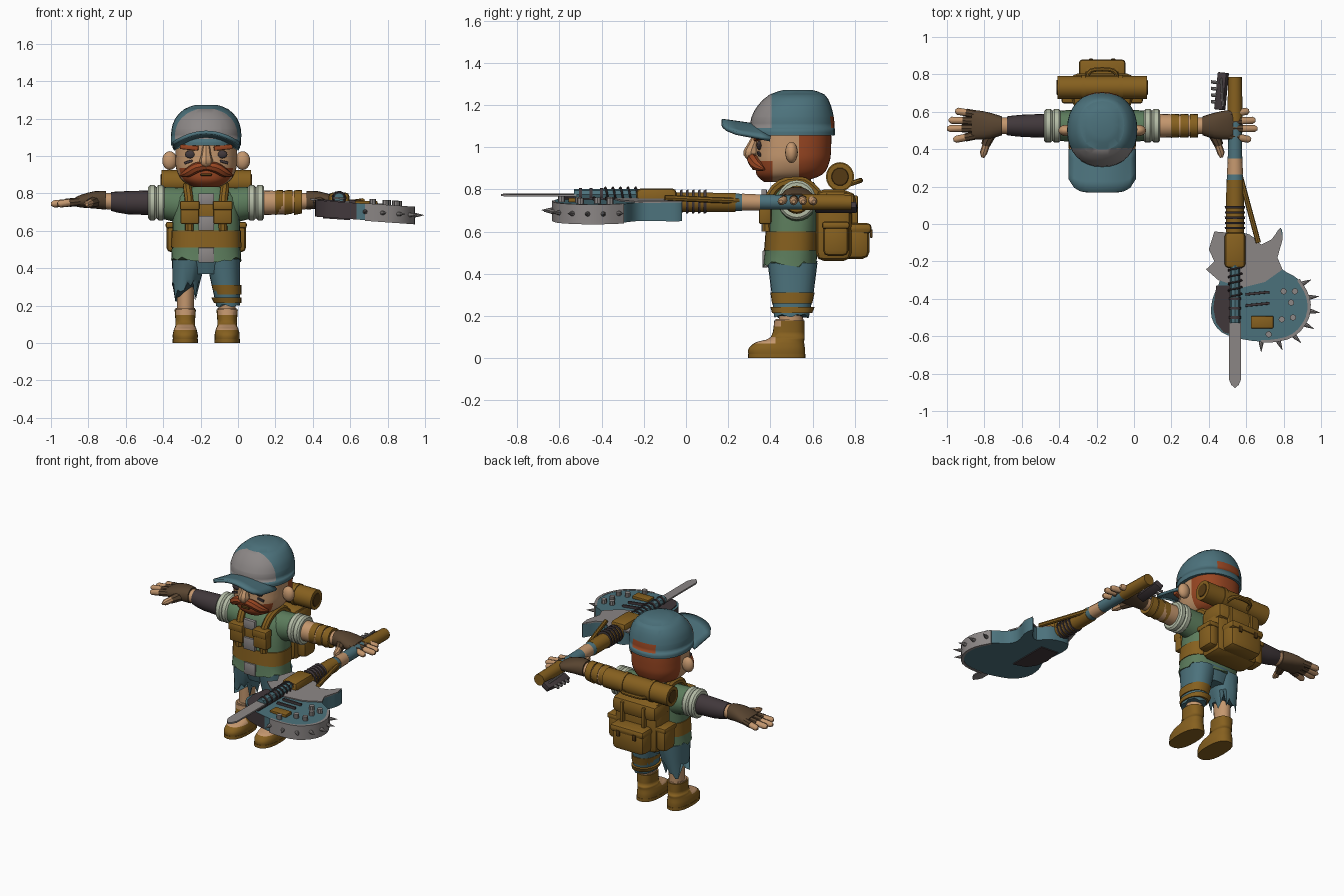
import bpy, bmesh, math, random
from mathutils import Vector

random.seed(4)
if "Cube" in bpy.data.objects:
    bpy.data.objects.remove(bpy.data.objects["Cube"])
CX, AZ = -0.17, 0.75   # body axis and arm height


def material(name, code):
    rgb = [int(code[i:i + 2], 16) / 255 for i in (0, 2, 4)]
    col = [c / 12.92 if c < 0.04 else ((c + 0.055) / 1.055) ** 2.4 for c in rgb] + [1]
    m = bpy.data.materials.new(name)
    m.use_nodes = True
    m.diffuse_color = col
    m.node_tree.nodes["Principled BSDF"].inputs["Base Color"].default_value = col
    return m


skin, teal, brown = material("skin", "c4976e"), material("teal", "4c727c"), material("brown", "86601f")
green, rust, grey = material("green", "5c7c5c"), material("rust", "984622"), material("grey", "8c8786")
charcoal, glove = material("charcoal", "41383b"), material("glove_brown", "584430")
cream, umber = material("cream", "b4bca6"), material("umber", "553a14")


def smooth(o):
    bpy.ops.object.select_all(action='DESELECT')
    o.select_set(True)
    bpy.context.view_layer.objects.active = o
    bpy.ops.object.shade_smooth_by_angle(angle=math.radians(40))
    return o


def finish(name, bm, mat):
    bmesh.ops.recalc_face_normals(bm, faces=bm.faces)
    me = bpy.data.meshes.new(name)
    bm.to_mesh(me)
    bm.free()
    o = bpy.data.objects.new(name, me)
    bpy.context.collection.objects.link(o)
    me.materials.append(mat)
    return smooth(o)


def spline(pts, k, closed=False):
    out, n = [], len(pts)
    for i in range(n if closed else n - 1):
        q = [pts[(i + j) % n] if closed else pts[min(max(i + j, 0), n - 1)] for j in (-1, 0, 1, 2)]
        for s in range(k):
            t = s / k
            out.append([b + 0.5 * t * (c - a + t * (2 * a - 5 * b + 4 * c - d + t * (3 * (b - c) + d - a)))
                        for a, b, c, d in zip(*q)])
    return out if closed else out + [list(pts[-1])]


def loft(name, axis, rings, mat, n=20, p=2.0, k=1, jag=0.0):
    """Rings are (position on axis, two centre values, two radii)."""
    bm, loops = bmesh.new(), []
    for i, (t, a, b, ra, rb) in enumerate(spline(rings, k)):
        loop = []
        for j in range(n):
            c, s = math.cos(math.tau * j / n), math.sin(math.tau * j / n)
            u = a + ra * math.copysign(abs(c) ** (2 / p), c)
            v = b + rb * math.copysign(abs(s) ** (2 / p), s)
            w = t + (random.uniform(0, jag) if i == 0 else 0)
            loop.append(bm.verts.new({'x': (w, u, v), 'y': (u, w, v), 'z': (u, v, w)}[axis]))
        loops.append(loop)
    for A, B in zip(loops, loops[1:]):
        for j in range(n):
            bm.faces.new((A[j], A[j - 1], B[j - 1], B[j]))
    bm.faces.new(loops[0])
    bm.faces.new(loops[-1])
    return finish(name, bm, mat)


def paint(o, mats, rule, cuts=()):
    """Cut along (axis, value) planes for clean borders, then colour faces by rule."""
    bm = bmesh.new()
    bm.from_mesh(o.data)
    for axis, value in cuts:
        no = Vector([float(i == axis) for i in range(3)])
        bmesh.ops.bisect_plane(bm, geom=bm.verts[:] + bm.edges[:] + bm.faces[:], plane_co=no * value, plane_no=no)
    bm.to_mesh(o.data)
    bm.free()
    for m in mats:
        o.data.materials.append(m)
    for f in o.data.polygons:
        f.material_index = rule(*f.center)


def box(name, c, size, mat, bevel=0.01, rot=(0, 0, 0)):
    bm = bmesh.new()
    bmesh.ops.create_cube(bm, size=1)
    bmesh.ops.scale(bm, vec=size, verts=bm.verts)
    bmesh.ops.bevel(bm, geom=bm.edges[:], offset=bevel, segments=2, affect='EDGES', profile=0.5)
    o = finish(name, bm, mat)
    o.location, o.rotation_euler = c, rot


def ball(name, c, r, mat):
    bm = bmesh.new()
    bmesh.ops.create_uvsphere(bm, u_segments=16, v_segments=10, radius=1)
    bmesh.ops.scale(bm, vec=r, verts=bm.verts)
    bmesh.ops.translate(bm, vec=c, verts=bm.verts)
    finish(name, bm, mat)


def tube(name, pts, radii, mat, k=1):
    if not isinstance(radii, list):
        radii = [radii] * len(pts)
    data = spline([(*p, r) for p, r in zip(pts, radii)], k)
    cu = bpy.data.curves.new(name, 'CURVE')
    cu.dimensions, cu.bevel_depth, cu.bevel_resolution, cu.use_fill_caps = '3D', 1, 2, True
    sp = cu.splines.new('POLY')
    sp.points.add(len(data) - 1)
    for pt, (x, y, z, r) in zip(sp.points, data):
        pt.co, pt.radius = (x, y, z, 1), r
    cu.materials.append(mat)
    o = bpy.data.objects.new(name, cu)
    bpy.context.collection.objects.link(o)
    bpy.ops.object.select_all(action='DESELECT')
    o.select_set(True)
    bpy.context.view_layer.objects.active = o
    bpy.ops.object.convert(target='MESH')
    smooth(bpy.context.object)


# Head with hair and beard
head = loft("head", 'z', [(.835, CX, .46, .07, .09), (.87, CX, .49, .13, .155), (.93, CX, .505, .16, .175),
                          (1.0, CX, .51, .165, .178), (1.09, CX, .51, .165, .178)], skin, n=48, p=2.4, k=6)
paint(head, [rust], lambda x, y, z: int(y > .535 or (z < .935 and y < .41)), [(1, .535), (1, .41), (2, .935)])
loft("neck", 'z', [(.78, CX, .53, .07, .07), (.87, CX, .52, .07, .07)], skin)
tube("nose", [(CX, .335, 1.05), (CX, .315, 1.0), (CX, .308, .97), (CX, .325, .945)], [.02, .028, .036, .016], skin, 3)
box("mouth", (CX, .322, .9), (.06, .02, .014), umber, .005)
for s in (-1, 1):
    tube("moustache", [(CX, .315, .945), (CX + s * .05, .318, .938), (CX + s * .1, .34, .91), (CX + s * .14, .37, .895)],
         [.022, .028, .024, .006], rust, 3)
    ball("ear", (CX + s * .195, .5, .975), (.04, .03, .05), skin)
    ball("eye", (CX + s * .085, .347, 1.008), (.028, .012, .021), charcoal)
    box("eyebrow", (CX + s * .09, .342, 1.045), (.1, .03, .026), rust, .006, (0, s * -.1, s * .17))
    box("face_paint", (CX + s * .095, .346, .968), (.045, .012, .014), charcoal, .002, (0, s * .3, s * .2))

# Cap with pale front panel, back opening and curved brim
cap = loft("cap", 'z', [(1.055, CX, .505, .187, .2), (1.09, CX, .505, .187, .2), (1.14, CX, .505, .186, .196),
                        (1.2, CX, .514, .166, .172), (1.25, CX, .527, .118, .13), (1.272, CX, .53, .06, .065)],
           teal, n=32, p=2.2, k=2)
paint(cap, [grey, rust], lambda x, y, z: 1 if y < .405 and 1.09 < z < 1.25 else
      2 if y > .62 and 1.09 < z < 1.145 and abs(x - CX) < .085 else 0,
      [(1, .405), (2, 1.09), (2, 1.25), (2, 1.145), (0, CX - .085), (0, CX + .085)])
bm, rows = bmesh.new(), []
for i in range(13):
    u = i / 6 - 1
    tip = .17 + .07 * abs(u) ** 6
    rows.append([bm.verts.new((CX + .18 * u, tip + (.4 - tip) * v / 4, 1.135 - .06 * u * u - .008 * v)) for v in range(5)])
for A, B in zip(rows, rows[1:]):
    for j in range(4):
        bm.faces.new((A[j], A[j + 1], B[j + 1], B[j]))
brim = finish("cap_brim", bm, teal)
brim.modifiers.new("thickness", 'SOLIDIFY').thickness = .018

# Torso, belt and chest gear
loft("shirt", 'z', [(.43, CX, .492, .188, .127), (.55, CX, .5, .182, .122), (.68, CX, .51, .178, .12),
                    (.78, CX, .522, .165, .11), (.835, CX, .525, .09, .08)], green, n=28, p=2.6, k=3, jag=.03)
loft("belt_band", 'z', [(.51, CX, .498, .188, .128), (.6, CX, .504, .186, .127)], brown, n=28, p=2.6)
for y, z, h in ((.37, .77, .06), (.37, .64, .08), (.375, .47, .08)):
    box("chest_patch", (CX, y, z), (.085, .026, h), grey, .004)
box("chest_strap", (CX, .385, .7), (.25, .03, .1), brown, .005)
for s in (-1, 1):
    box("chest_pouch", (CX + s * .088, .375, .69), (.1, .06, .11), brown, .012)
    box("pouch_flap", (CX + s * .088, .37, .735), (.105, .07, .05), brown, .01)
    tube("shoulder_strap", [(CX + s * .09, .385, .6), (CX + s * .09, .39, .74), (CX + s * .1, .45, .825),
                            (CX + s * .1, .56, .835), (CX + s * .1, .64, .76)], .024, brown, 3)

    # Arms
    X = lambda d: CX + s * d
    loft("sleeve", 'x', [(X(.1), .525, .73, .09, .1), (X(.24), .525, AZ, .08, .085)], green)
    for d in (.244, .288):
        loft("cuff", 'x', [(X(d - .022), .525, AZ, .08, .083), (X(d - .012), .525, AZ, .09, .094),
                           (X(d + .012), .525, AZ, .09, .094), (X(d + .022), .525, AZ, .08, .083)], cream)
    loft("forearm", 'x', [(X(.2), .525, AZ, .066, .068), (X(.42), .525, AZ, .06, .062),
                          (X(.51), .525, .757, .05, .05)], charcoal if s < 0 else skin, k=2)
    loft("wrist", 'x', [(X(.48), .525, .755, .046, .046), (X(.56), .525, .76, .044, .042)], skin)
    if s > 0:
        for d in (.39, .44, .49):
            loft("arm_wrap", 'x', [(X(d - .021), .525, AZ, .064, .066), (X(d + .021), .525, .755, .062, .063)], brown)

    # Gloved hands
    loft("glove_palm", 'x', [(X(.535), .525, .762, .05, .05), (X(.6), .525, .765, .07, .046),
                             (X(.67), .53, .758, .078, .034), (X(.7), .53, .755, .07, .024)], glove, k=2, p=2.3)
    for base, tip, dx in ((.585, .605, .785), (.55, .555, .82), (.512, .51, .83), (.475, .45, .795)):
        a, b = Vector((X(.67), base, .757)), Vector((X(dx), tip, .742))
        tube("glove_finger", [a, a.lerp(b, .5)], .022, glove)
        tube("fingertip", [a, a.lerp(b, .9), b], [.02, .019, .009], skin)
    tube("glove_thumb", [(X(.59), .5, .757), (X(.625), .42, .745)], [.034, .024], glove)
    tube("thumb_tip", [(X(.6), .48, .757), (X(.635), .38, .742), (X(.638), .355, .74)], [.02, .02, .008], skin)

    # Legs and boots
    low = .19 if s > 0 else .22
    loft("shorts_leg", 'z', [(low, X(.118), .5, .064, .083), (low + .12, X(.105), .505, .076, .1),
                             (.45, X(.09), .505, .092, .118)], teal, n=24, p=2.3, jag=.02 if s > 0 else .11)
    loft("shin", 'z', [(.1, X(.112), .495, .044, .055), (.34, X(.11), .5, .048, .06)], skin)
    boot = loft("boot", 'z', [(.018, X(.112), .43, .066, .134), (.045, X(.112), .43, .067, .134),
                              (.075, X(.112), .445, .06, .115), (.1, X(.112), .482, .052, .08),
                              (.178, X(.112), .49, .057, .072)], brown, n=24, p=2.4, k=3)
    paint(boot, [skin], lambda x, y, z: int((.07 < z < .1 and y < .425) or (z > .15 and y < .45)),
          [(2, .07), (2, .1), (2, .15), (1, .425), (1, .45)])
    loft("sole", 'z', [(0, X(.112), .43, .068, .137), (.02, X(.112), .43, .068, .137)], brown, n=24, p=2.4)
    loft("boot_lining", 'z', [(.16, X(.112), .49, .051, .066), (.186, X(.112), .49, .051, .066)], skin)
for z, h in ((.285, .026), (.228, .014)):
    loft("leg_band", 'z', [(z - h, CX + .115, .503, .074, .095), (z + h, CX + .108, .505, .08, .105)], brown, n=24, p=2.3)
loft("shorts_seat", 'z', [(.37, CX, .505, .09, .09), (.46, CX, .505, .175, .118)], teal, n=24, p=2.4)

# Backpack and bedroll
box("backpack", (CX, .7, .63), (.32, .17, .34), brown, .04)
box("pack_flap", (CX, .72, .735), (.33, .17, .11), brown, .035)
box("front_pocket", (CX, .805, .555), (.24, .13, .17), brown, .035)
box("pocket_flap", (CX, .815, .615), (.25, .13, .05), brown, .02)
loft("bedroll", 'x', [(CX - .24, .73, .86, .062, .064), (CX + .24, .73, .86, .062, .064)], brown, n=24)
tube("pack_handle", [(CX - .08, .76, .82), (CX - .06, .82, .84), (CX + .06, .82, .84), (CX + .08, .76, .82)], .012, brown, 4)
for s in (-1, 1):
    box("side_pocket", (CX + s * .175, .71, .565), (.075, .12, .16), brown, .025)
    box("side_flap", (CX + s * .177, .71, .63), (.08, .13, .035), brown, .012)
    box("pack_strap", (CX + s * .08, .8, .69), (.022, .03, .16), brown, .005)
    box("pocket_buckle", (CX + s * .06, .878, .59), (.024, .012, .04), umber, .004)
    loft("roll_strap", 'x', [(CX + s * .1 - .012, .73, .86, .067, .069), (CX + s * .1 + .012, .73, .86, .067, .069)], brown)
    loft("roll_end", 'x', [(CX + s * .238, .73, .86, .042, .044), (CX + s * .244, .73, .86, .038, .04)], umber)

# Guitar body, tilted down towards the outer side
def under(x):
    return .675 - .07 * (x - .42)


def slab(name, pts, lo, hi, mat):
    bm = bmesh.new()
    A, B = [[bm.verts.new((x, y, under(x) + h)) for x, y in pts] for h in (lo, hi)]
    bm.faces.new(A)
    bm.faces.new(B)
    for j in range(len(pts)):
        bm.faces.new((A[j - 1], A[j], B[j], B[j - 1]))
    return finish(name, bm, mat)


lower = [(.46, -.3), (.42, -.4), (.415, -.5), (.47, -.58), (.59, -.618), (.725, -.628), (.853, -.595),
         (.928, -.5), (.932, -.393), (.88, -.297)]
horn = [(.794, -.243), (.767, -.18), (.794, -.083), (.783, -.02), (.735, -.083), (.68, -.11), (.617, -.056)]
torn = [(.43, -.04), (.4, -.136), (.43, -.2), (.385, -.243), (.45, -.3)]
edge = spline(lower + horn + [(.5, -.04), (.45, -.1), (.45, -.2)], 3, True)
guitar = slab("guitar_body", edge, 0, .088, teal)
paint(guitar, [charcoal], lambda x, y, z: int(x < .62 and y < -.35))
slab("torn_plate", horn + torn + [(.58, -.34), (.7, -.31)], .086, .095, grey)
panel = [(.44, -.33), (.424, -.45), (.44, -.53), (.48, -.58), (.57, -.6), (.57, -.33)]
slab("dark_panel", panel, .086, .094, charcoal)
slab("dark_underside", [(x + .03, y + .17) for x, y in panel], -.006, .002, charcoal)
# Metal rim stands just proud of the body edge and carries the spikes
rim = spline(lower, 3)[14:]
outer, inner = [[(.68 + (x - .68) * f, -.42 + (y + .42) * f) for x, y in rim] for f in (1.03, .96)]
slab("metal_rim", outer + inner[::-1], -.004, .09, grey)
for x, y in outer[::2]:
    d = Vector((x - .68, y + .42, 0)).normalized()
    c = Vector((x, y, under(x) + .045))
    tube("spike", [c - d * .01, c + d * .01, c + d * .05], [.013, .011, .001], grey)
for x, y in ((.8, -.36), (.84, -.42), (.79, -.51), (.72, -.59), (.85, -.5), (.86, -.36)):
    tube("knob", [(x, y, under(x) + .08), (x, y, under(x) + .115)], .017, grey)
box("pickup", (.685, -.525, .75), (.12, .065, .02), brown, .004)
for y in (-.37, -.43):
    box("bridge", (.66, y, .75), (.13, .014, .022), charcoal, .003, (0, .07, .1))

# Neck, wraps and headstock
for name, a, b, m, r in (("neck_end", .785, .55, brown, .037), ("neck_grip", .55, .35, teal, .035),
                         ("bare_wood", .35, .265, skin, .039), ("neck_patch", .265, .235, teal, .041),
                         ("neck_wood", .235, -.1, brown, .046)):
    loft(name, 'y', [(a, .54, .738, r, r), (b, .54, .74, r + .004, r + .002)], m, n=14)
box("neck_block", (.54, -.14, .762), (.11, .19, .085), brown, .02)
tube("strut", [(.57, .25, .745), (.665, -.1, .76)], .014, brown)
for i in range(5):
    y = .09 - .028 * i
    loft("wire_wrap", 'y', [(y - .006, .54, .74, .054, .056), (y + .006, .54, .744, .055, .058)], charcoal, n=14)
box("headstock", (.468, .71, .715), (.055, .2, .035), charcoal, .006, (0, -.5, -.1))
tube("string", [(.475, .63, .738), (.465, .78, .738)], .006, grey)
for i in range(4):
    tube("tuner", [(.455, .65 + .035 * i, .715), (.412, .655 + .035 * i, .71)], .009, grey)

# Blade lashed to the body
tube("blade_handle", [(.54, -.22, .775), (.54, -.53, .775)], .028, teal)
for i in range(3):
    y = -.4 - .05 * i
    loft("handle_ring", 'y', [(y - .007, .54, .775, .032, .032), (y + .007, .54, .775, .032, .032)], charcoal, n=12)
tube("loose_wire", [(.54 + .036 * math.cos(i * .7), -.23 - .004 * i, .775 + .034 * math.sin(i * .7)) for i in range(40)],
     .005, charcoal)
slab("blade", [(.507, -.52), (.507, -.83), (.52, -.86), (.54, -.877), (.56, -.86), (.573, -.83), (.573, -.52)],
     .102, .112, grey)
